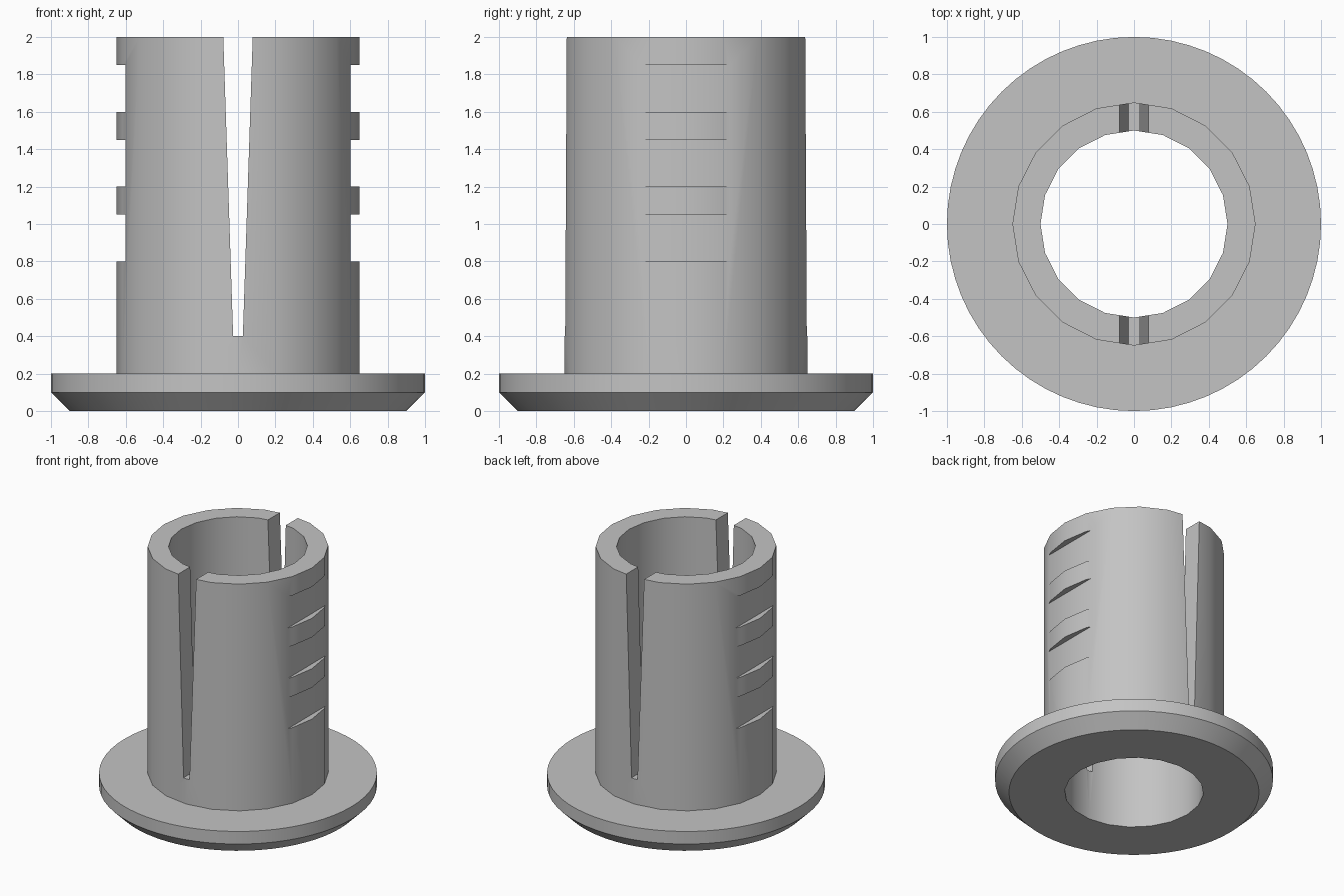
import bpy
import bmesh
from math import cos, sin, pi, radians

old = bpy.data.objects.get("Cube")
if old:
    bpy.data.objects.remove(old, do_unlink=True)

grey = bpy.data.materials.new("plain grey")
grey.use_nodes = True
colour = (0.55, 0.55, 0.55, 1)
grey.diffuse_color = colour
grey.node_tree.nodes["Principled BSDF"].inputs["Base Color"].default_value = colour


def loft(name, rings):
    """Closed solid through rings of equal point count, listed bottom to top."""
    bm = bmesh.new()
    loops = [[bm.verts.new(p) for p in ring] for ring in rings]
    count = len(loops[0])
    for low, high in zip(loops, loops[1:]):
        for i in range(count):
            j = (i + 1) % count
            bm.faces.new((low[i], low[j], high[j], high[i]))
    bm.faces.new(loops[0][::-1])
    bm.faces.new(loops[-1])
    bmesh.ops.recalc_face_normals(bm, faces=bm.faces)
    mesh = bpy.data.meshes.new(name)
    bm.to_mesh(mesh)
    bm.free()
    mesh.materials.append(grey)
    obj = bpy.data.objects.new(name, mesh)
    bpy.context.collection.objects.link(obj)
    return obj


def circle(r, z, sides):
    return [(r * cos(2 * pi * i / sides), r * sin(2 * pi * i / sides), z)
            for i in range(sides)]


def rect(x0, x1, y, z):
    return [(x0, -y, z), (x1, -y, z), (x1, y, z), (x0, y, z)]


def combine(target, tool, operation):
    """Apply a boolean and discard the helper solid."""
    mod = target.modifiers.new("boolean", 'BOOLEAN')
    mod.operation = operation
    mod.solver = 'EXACT'
    mod.object = tool
    bpy.ops.object.select_all(action='DESELECT')
    bpy.context.view_layer.objects.active = target
    target.select_set(True)
    bpy.ops.object.modifier_apply(modifier=mod.name)
    bpy.data.objects.remove(tool, do_unlink=True)


# Flange with a chamfered underside
bushing = loft("flanged_bushing", [circle(0.9, 0, 64), circle(1, 0.1, 64), circle(1, 0.2, 64)])

# Faceted sleeve and its bore
combine(bushing, loft("sleeve", [circle(0.65, 0.1, 20), circle(0.65, 2, 20)]), 'UNION')
combine(bushing, loft("bore", [circle(0.5, -0.1, 20), circle(0.5, 2.1, 20)]), 'DIFFERENCE')

# Tapered slit through front and back
combine(bushing, loft("slit", [rect(-0.026, 0.026, 0.9, 0.4),
                               rect(-0.082, 0.082, 0.9, 2.1)]), 'DIFFERENCE')

# Three flat notches on each side
for x0, x1 in ((0.602, 0.8), (-0.8, -0.602)):
    for z in (0.8, 1.2, 1.6):
        combine(bushing, loft("notch", [rect(x0, x1, 0.4, z),
                                        rect(x0, x1, 0.4, z + 0.25)]), 'DIFFERENCE')

bpy.ops.object.shade_smooth_by_angle(angle=radians(30))
